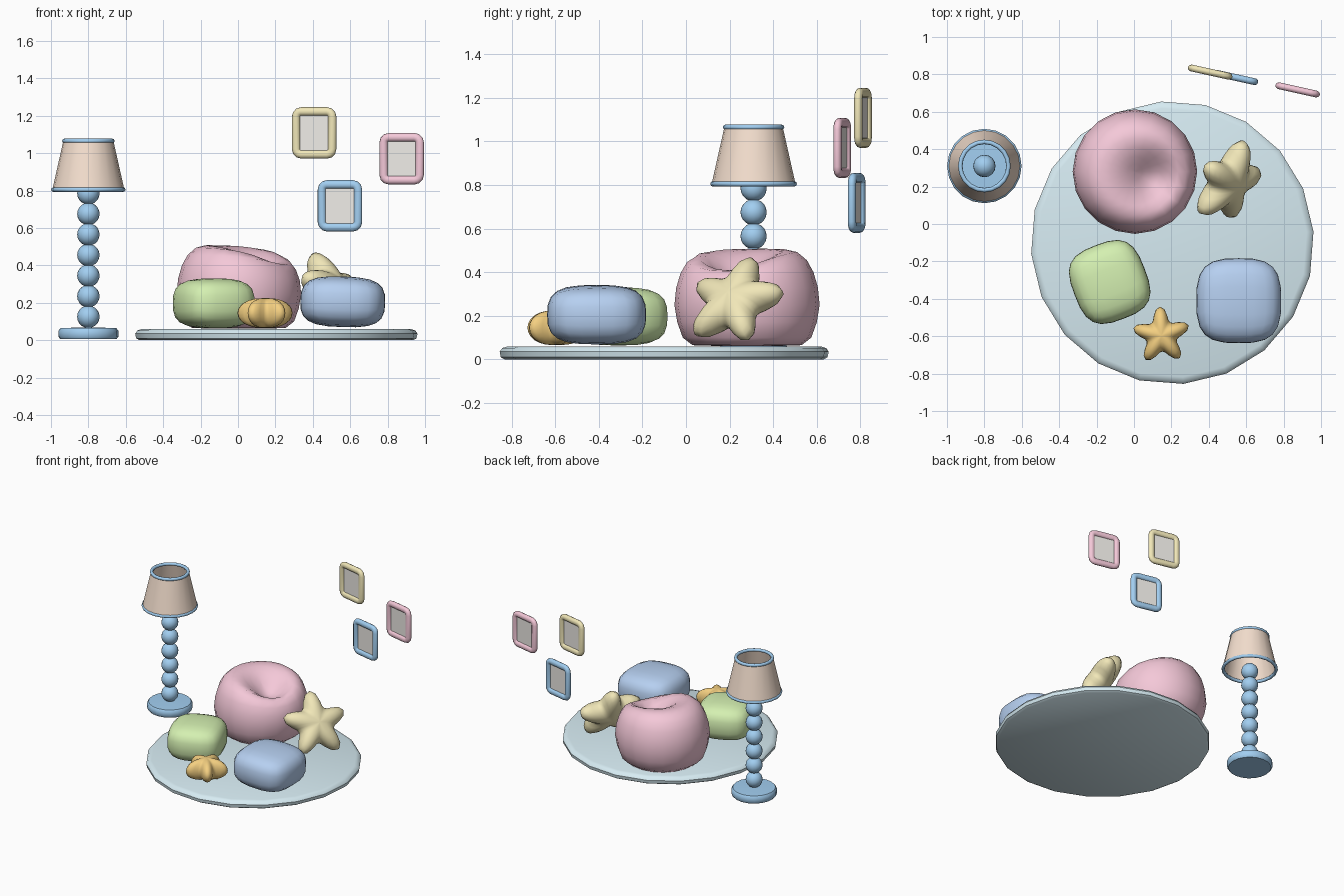
import bpy, bmesh, math
from math import sin, cos, pi, tau, exp
from mathutils import Vector, Matrix

if "Cube" in bpy.data.objects:
    bpy.data.objects.remove(bpy.data.objects["Cube"])

mats = {}
COL = {"blue": (.36, .62, .88), "sky": (.68, .84, .90), "pink": (.91, .58, .69),
       "green": (.66, .87, .44), "peri": (.47, .63, .88), "yellow": (.88, .80, .48),
       "orange": (.91, .63, .22), "tan": (.91, .74, .62), "paper": (.86, .84, .80)}


def finish(name, bm, col, loc=(0, 0, 0), rot=None, angle=40):
    bmesh.ops.recalc_face_normals(bm, faces=bm.faces)
    me = bpy.data.meshes.new(name)
    bm.to_mesh(me)
    bm.free()
    ob = bpy.data.objects.new(name, me)
    bpy.context.collection.objects.link(ob)
    m = rot.to_4x4() if rot else Matrix()
    ob.matrix_world = Matrix.Translation(loc) @ m
    if col not in mats:
        mats[col] = bpy.data.materials.new(col)
        mats[col].diffuse_color = (*COL[col], 1)
    me.materials.append(mats[col])
    bpy.context.view_layer.objects.active = ob
    bpy.ops.object.select_all(action='DESELECT')
    ob.select_set(True)
    bpy.ops.object.shade_smooth_by_angle(angle=math.radians(angle))
    return ob


def bridge(bm, rings, closed=False, caps=True):
    """Skin a list of closed vertex loops."""
    vs = [[bm.verts.new(p) for p in r] for r in rings]
    n = len(vs[0])
    for a, b in zip(vs, vs[1:] + (vs[:1] if closed else [])):
        for i in range(n):
            j = (i + 1) % n
            bm.faces.new((a[i], a[j], b[j], b[i]))
    if caps and not closed:
        bm.faces.new(vs[0])
        bm.faces.new(vs[-1])


def lathe(name, prof, seg, col, loc, start=0, closed=False, caps=True, warp=None, angle=40):
    bm = bmesh.new()
    bridge(bm, [[(r * cos(start + tau * i / seg), r * sin(start + tau * i / seg), z)
                 for i in range(seg)] for r, z in prof], closed, caps)
    if warp:
        for v in bm.verts:
            warp(v.co)
    return finish(name, bm, col, loc, angle=angle)


def torus(name, R, r, z, loc):
    prof = [(R + r * cos(tau * k / 8), z + r * sin(tau * k / 8)) for k in range(8)]
    lathe(name, prof, 20, "blue", loc, closed=True, angle=60)


# round rug
lathe("rug", [(.735, 0), (.752, .01), (.757, .035), (.745, .052), (.72, .06)], 20, "sky",
      (.205, -.1, 0), start=math.radians(4.5))


# beanbag with a seat dent
def dent(co):
    if co.z > .2:
        d2 = (co.x - .11) ** 2 + (co.y + .05) ** 2
        co.z -= .15 * exp(-d2 / .022) * min(1, (co.z - .2) / .2)


lathe("beanbag", [(.02, .062), (.15, .062), (.25, .065), (.295, .10), (.32, .17), (.333, .25),
                  (.325, .33), (.305, .40), (.275, .455), (.23, .495), (.18, .51), (.13, .512),
                  (.08, .51), (.04, .508), (.005, .507)],
      20, "pink", (.005, .28, 0), warp=dent, angle=70)


# square floor cushions
def cushion(name, half, col, loc, rz, tilt=0):
    bm = bmesh.new()
    bmesh.ops.create_cube(bm, size=2)
    bmesh.ops.subdivide_edges(bm, edges=bm.edges, cuts=5, use_grid_fill=True)
    for v in bm.verts:
        c = v.co
        p = 3.1
        k = sum(abs(t) ** p for t in c) ** (-1 / p)
        v.co = Vector((c.x * half[0], c.y * half[1], c.z * half[2])) * k
    rot = Matrix.Rotation(math.radians(rz), 3, 'Z') @ Matrix.Rotation(math.radians(tilt), 3, 'Y')
    finish(name, bm, col, loc, rot, 70)


cushion("green_cushion", (.2, .21, .133), "green", (-.13, -.31, .197), 21)
cushion("blue_cushion", (.227, .227, .135), "peri", (.56, -.41, .205), 0, 2)


# puffy star pillows, first tip along local +y, face along local +z
def star(name, R, ri, h, col, loc, rot):
    bm = bmesh.new()
    rings = []
    for k in range(13):
        f = -pi / 2 + pi * (k + .12) / 12.24
        ring = []
        for i in range(40):
            t = tau * i / 40
            w = (.5 + .5 * cos(5 * t)) ** 1.25
            r = (ri + (R - ri) * w) * cos(f) ** .8
            ring.append((-r * sin(t), r * cos(t), h * sin(f)))
        rings.append(ring)
    bridge(bm, rings)
    finish(name, bm, col, loc, rot, 70)


n = Vector((.72, -.40, .57)).normalized()
up = Vector((-.09, .07, .20))
up = (up - n * up.dot(n)).normalized()
lean = Matrix((up.cross(n), up, n)).transposed()
star("leaning_star_pillow", .24, .135, .085, "yellow", (.505, .225, .265), lean)
star("small_star_pillow", .155, .085, .08, "orange", (.147, -.597, .145),
     Matrix.Rotation(math.radians(3), 3, 'Z'))

# beaded floor lamp
LAMP = (-.8, .31, 0)
lathe("lamp_base", [(.15, .005), (.16, .018), (.16, .05), (.15, .064), (.05, .068)], 20, "blue", LAMP)
for b in range(7):
    bm = bmesh.new()
    bmesh.ops.create_uvsphere(bm, u_segments=16, v_segments=10, radius=.06)
    finish("lamp_bead_%d" % (b + 1), bm, "blue", (-.8, .31, .125 + .11 * b))
lathe("lamp_shade", [(.192, .807), (.134, 1.065), (.128, 1.065), (.186, .807)], 20, "tan", LAMP, closed=True)
torus("shade_bottom_trim", .187, .012, .805, LAMP)
torus("shade_top_trim", .129, .012, 1.065, LAMP)


# picture frames
def frame(name, col, loc):
    rot = Matrix.Rotation(math.radians(-12.5), 3, 'Z')
    bm = bmesh.new()
    rings = []
    for k in range(10):
        a = tau * k / 10
        d, y = .023 * cos(a), .019 * sin(a)
        rc, ring = .028 + d, []
        for q, (sx, sz) in enumerate(((1, 1), (-1, 1), (-1, -1), (1, -1))):
            for s in range(4):
                t = pi / 2 * (q + s / 3)
                ring.append((sx * .071 + rc * cos(t), y, sz * .0865 + rc * sin(t)))
        rings.append(ring)
    bridge(bm, rings, closed=True)
    finish(name, bm, col, loc, rot, 60)
    bm = bmesh.new()
    bmesh.ops.create_cube(bm, size=1)
    bmesh.ops.scale(bm, vec=(.185, .008, .215), verts=bm.verts)
    finish(name + "_picture", bm, "paper", loc, rot)


frame("yellow_frame", "yellow", (.407, .812, 1.108))
frame("blue_frame", "blue", (.545, .783, .718))
frame("pink_frame", "pink", (.875, .717, .97))

for m in bpy.data.materials:
    if m.users and not m.is_grease_pencil:
        m.use_nodes = True
        m.node_tree.nodes["Principled BSDF"].inputs["Base Color"].default_value = m.diffuse_color
